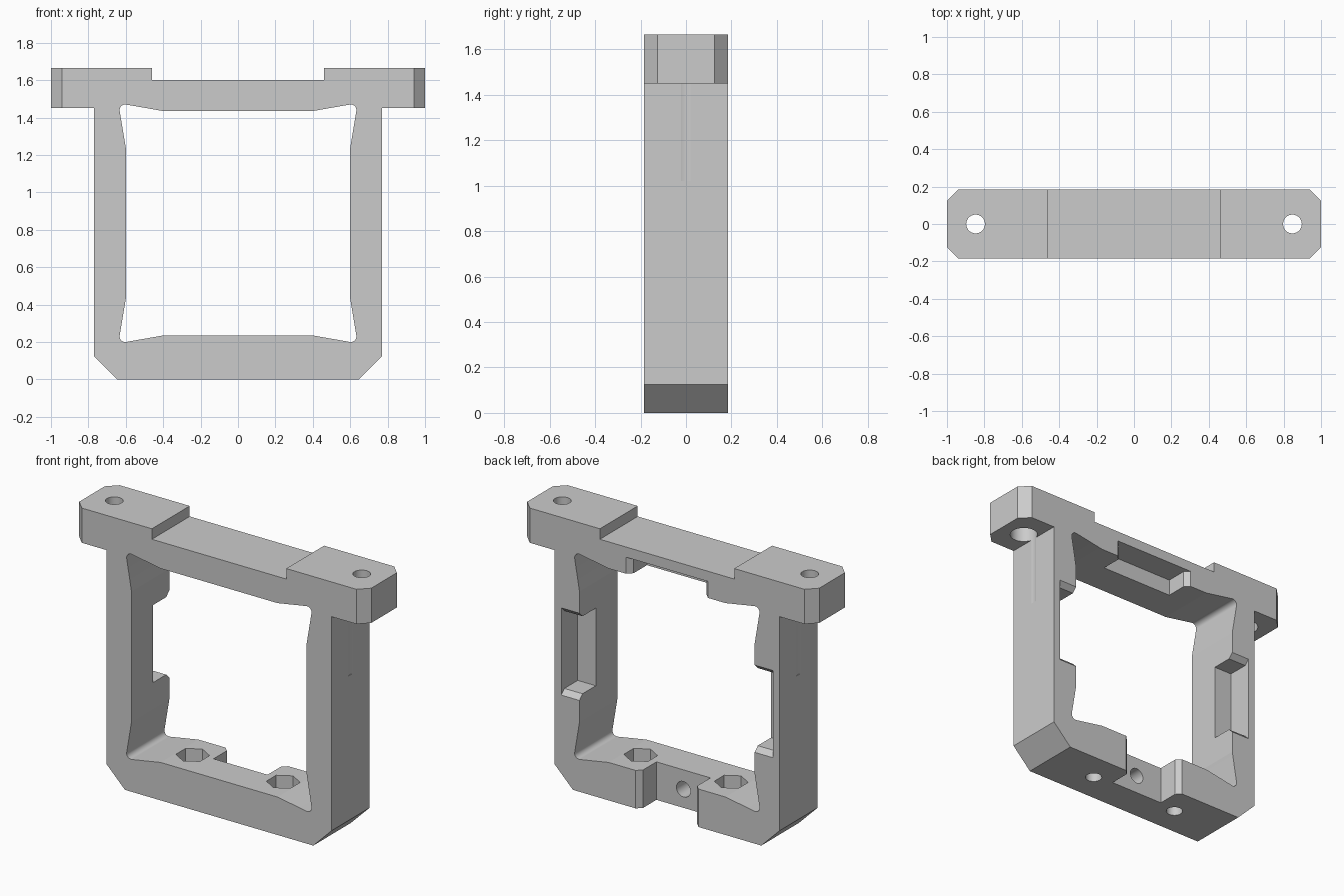
import bpy, bmesh
from math import cos, sin, pi, radians
from mathutils import Vector

cube = bpy.data.objects.get("Cube")
if cube:
    bpy.data.objects.remove(cube, do_unlink=True)

gray = bpy.data.materials.new("light_gray_plastic")
gray.use_nodes = True
gray.diffuse_color = (0.6, 0.6, 0.6, 1)
gray.node_tree.nodes["Principled BSDF"].inputs["Base Color"].default_value = (0.6, 0.6, 0.6, 1)

HALF_DEPTH = 0.185
MID_Z = 0.835          # centre height of the opening
POCKET_Y = 0.025       # depth the rear pockets reach


def prism(name, points, sweep):
    """Solid made by sweeping a flat polygon along a vector."""
    bm = bmesh.new()
    face = bm.faces.new([bm.verts.new(p) for p in points])
    swept = bmesh.ops.extrude_face_region(bm, geom=[face])["geom"]
    moved = [g for g in swept if isinstance(g, bmesh.types.BMVert)]
    bmesh.ops.translate(bm, verts=moved, vec=Vector(sweep))
    bmesh.ops.recalc_face_normals(bm, faces=bm.faces)
    mesh = bpy.data.meshes.new(name)
    bm.to_mesh(mesh)
    bm.free()
    mesh.materials.append(gray)
    obj = bpy.data.objects.new(name, mesh)
    bpy.context.collection.objects.link(obj)
    return obj


def bore(x, radius, z0, z1, sides=48):
    """Upright round or six-sided cutter."""
    ring = [(x + radius * sin(2 * pi * i / sides), radius * cos(2 * pi * i / sides), z0)
            for i in range(sides)]
    return prism("bore_cutter", ring, (0, 0, z1 - z0))


def combine(target, tool, operation="DIFFERENCE"):
    mod = target.modifiers.new("cut", "BOOLEAN")
    mod.operation = operation
    mod.solver = "EXACT"
    mod.object = tool
    bpy.context.view_layer.objects.active = target
    bpy.ops.object.modifier_apply(modifier=mod.name)
    bpy.data.objects.remove(tool, do_unlink=True)


def pocket_profile(half):
    """Rear pocket outline as (across, y), chamfered at its mouth."""
    side = [(half, POCKET_Y), (half, HALF_DEPTH - 0.03), (half + 0.06, HALF_DEPTH + 0.03)]
    return side + [(-u, y) for u, y in reversed(side)]


# Frame outline with ears and chamfered feet
right = [(0.645, 0), (0.77, 0.125), (0.77, 1.45), (1.1, 1.45),
         (1.1, 1.665), (0.46, 1.665), (0.46, 1.6)]
outline = right + [(-x, z) for x, z in reversed(right)]
frame = prism("mounting_frame", [(x, -0.3, z) for x, z in outline], (0, 0.6, 0))

# Trim to depth, with chamfered ear corners
corner = [(1, 0.125), (0.94, HALF_DEPTH)]
half_plan = corner + [(-x, y) for x, y in reversed(corner)]
plan = half_plan + [(-x, -y) for x, y in half_plan]
combine(frame, prism("plan_cutter", [(x, y, -0.5) for x, y in plan], (0, 0, 3)), "INTERSECT")

# Opening with relieved, rounded corners
steps = 15
arc = [radians(-100 + 110 * i / steps) for i in range(steps + 1)]
quarter = [(0.4, 0.235)] + [(0.603 + 0.03 * cos(a), 0.23 + 0.03 * sin(a)) for a in arc] + [(0.6, 0.43)]
half = quarter + [(x, 2 * MID_Z - z) for x, z in reversed(quarter)]
opening = half + [(-x, z) for x, z in reversed(half)]
combine(frame, prism("opening_cutter", [(x, -0.5, z) for x, z in opening], (0, 1, 0)))

# Rear pockets in the bottom bar, top bar and both posts
combine(frame, prism("bottom_pocket", [(u, y, -0.1) for u, y in pocket_profile(0.185)], (0, 0, 0.5)))
combine(frame, prism("top_pocket", [(u, y, 1.3) for u, y in pocket_profile(0.25)], (0, 0, 0.237)))
for s in (1, -1):
    combine(frame, prism("post_pocket", [(s * 0.5, y, MID_Z + u) for u, y in pocket_profile(0.24)],
                         (s * 0.224, 0, 0)))

# Ear screw holes with wide lower clearance, and nut traps in the bottom bar
for s in (1, -1):
    combine(frame, bore(s * 0.847, 0.05, 1.5, 1.8))
    combine(frame, bore(s * 0.847, 0.08, 1.02, 1.55))
    combine(frame, bore(s * 0.31, 0.048, -0.1, 0.4))
    combine(frame, bore(s * 0.31, 0.095, 0.11, 0.4, sides=6))

# Blind hole in the bottom pocket
ring = [(0.048 * cos(2 * pi * i / 48), 0.06, 0.115 + 0.048 * sin(2 * pi * i / 48)) for i in range(48)]
combine(frame, prism("blind_hole", ring, (0, -0.17, 0)))

# Smooth the rounded surfaces only
bpy.ops.object.select_all(action="DESELECT")
frame.select_set(True)
bpy.context.view_layer.objects.active = frame
bpy.ops.object.shade_smooth_by_angle(angle=radians(9))
